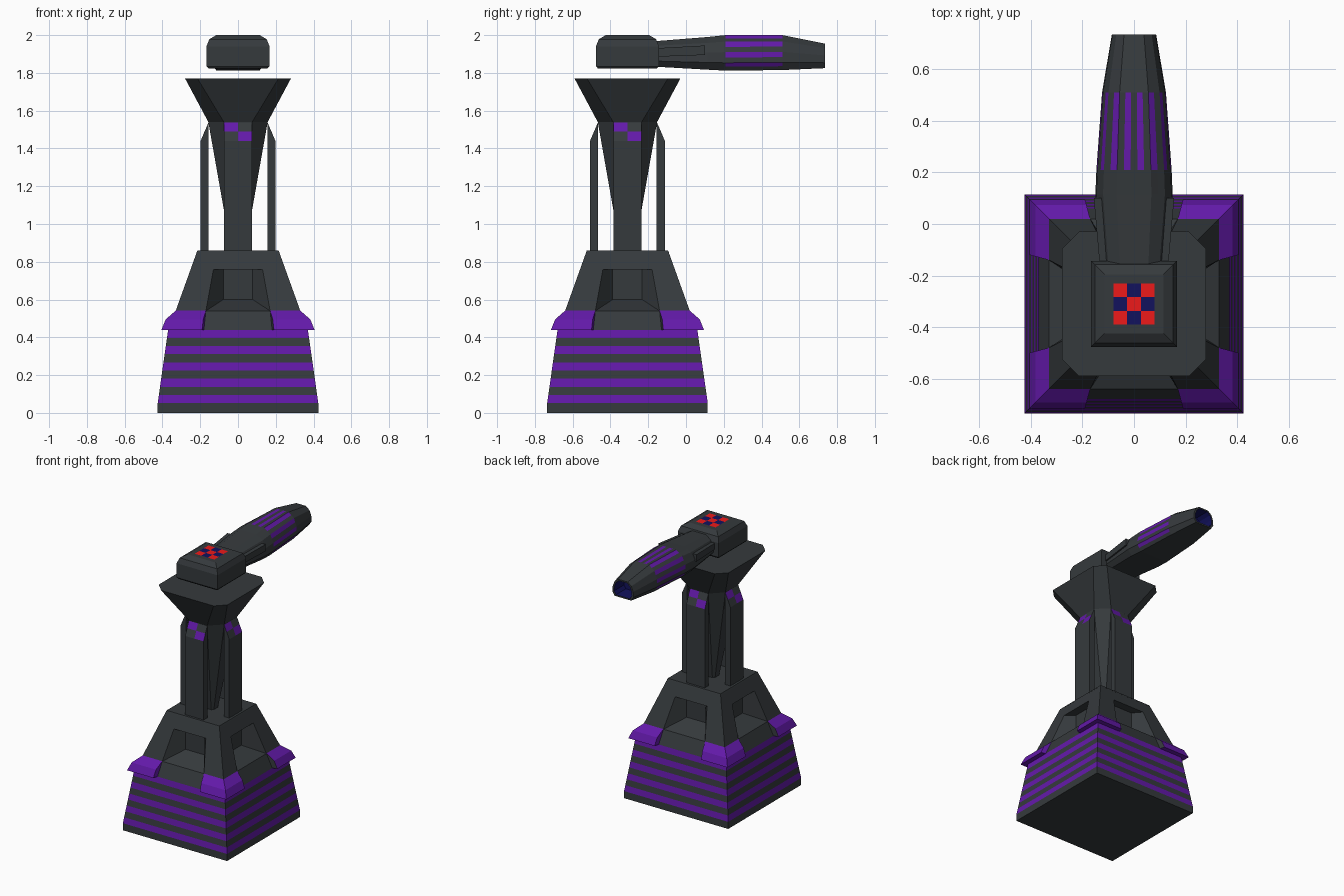
import bpy, bmesh
from math import pi
from mathutils import Matrix, Vector

if "Cube" in bpy.data.objects:
    bpy.data.objects.remove(bpy.data.objects["Cube"])

CY = -0.31  # tower axis
def mat(name, r, g, b):
    m = bpy.data.materials.new(name)
    m.diffuse_color = (r, g, b, 1)
    m.use_nodes = True
    m.node_tree.nodes["Principled BSDF"].inputs["Base Color"].default_value = m.diffuse_color
    return m
MATS = [mat("dark_grey", .036, .042, .046), mat("purple", .125, .01, .40),
        mat("red", .85, .01, .01), mat("navy", .006, .006, .11)]
GREY, PURPLE, RED, NAVY = range(4)

def build(name, verts, faces, cols=None, quarter=0, at=(0, CY, 0)):
    """faces: index lists, quarter: number of 90 degree turns about the tower axis"""
    bm = bmesh.new()
    M = Matrix.Translation(at) @ Matrix.Rotation(quarter * pi / 2, 4, 'Z')
    vs = [bm.verts.new(M @ Vector(v)) for v in verts]
    for i, f in enumerate(faces):
        face = bm.faces.new([vs[k] for k in f])
        face.material_index = cols[i] if cols else GREY
    bmesh.ops.recalc_face_normals(bm, faces=bm.faces)
    me = bpy.data.meshes.new(name)
    bm.to_mesh(me)
    bm.free()
    for m in MATS:
        me.materials.append(m)
    ob = bpy.data.objects.new(name, me)
    bpy.context.collection.objects.link(ob)
    return ob

def loft(name, rings, color=lambda s, k: GREY, caps=(True, True), endcol=GREY, **kw):
    """skin closed rings of equal size; color(section, side) picks the material"""
    n = len(rings[0])
    verts = [p for r in rings for p in r]
    faces, cols = [], []
    for s in range(len(rings) - 1):
        for k in range(n):
            j = (k + 1) % n
            faces.append((s*n + k, s*n + j, (s+1)*n + j, (s+1)*n + k))
            cols.append(color(s, k))
    if caps[0]:
        faces.append(range(n)); cols.append(GREY)
    if caps[1]:
        faces.append(range(len(verts) - n, len(verts))); cols.append(endcol)
    return build(name, verts, faces, cols, **kw)

def square(h, z):
    return [(-h, -h, z), (h, -h, z), (h, h, z), (-h, h, z)]

def octagon(h, c, z):
    a = h - c
    return [(-a, -h, z), (a, -h, z), (h, -a, z), (h, a, z),
            (a, h, z), (-a, h, z), (-h, a, z), (-h, -a, z)]

# striped plinth
step = (.44 - .052) / 9
levels = [(.425, 0), (.425, .052)] + [(.425 - .055 * i / 9, .052 + step * i) for i in range(1, 10)]
loft("plinth", [square(h, z) for h, z in levels], lambda s, k: s % 2)

# upper base: collar, then four sloped walls with recessed windows, then a lid
loft("base_collar", [square(.37, .44), square(.33, .54)])
def slope(z):
    return .33 - .115 * (z - .54) / .32
for q in range(4):
    ym = slope(.76)
    v = [(-.33, -.33, .54), (.33, -.33, .54), (.215, -.215, .86), (-.215, -.215, .86),
         (-.17, -.33, .54), (.17, -.33, .54), (.13, -ym, .76), (-.13, -ym, .76),
         (-.078, -.19, .60), (.078, -.19, .60), (.078, -.19, .76), (-.078, -.19, .76)]
    f = [(0, 4, 7, 3), (5, 1, 2, 6), (7, 6, 2, 3), (4, 5, 9, 8),
         (5, 6, 10, 9), (6, 7, 11, 10), (7, 4, 8, 11), (8, 9, 10, 11)]
    build("base_wall", v, f, quarter=q)
loft("base_lid", [square(.219, .85), square(.215, .86)])

# corner guards
prof = [(.355, .44), (.405, .44), (.383, .495), (.33, .541)]
end = lambda r: .17 + .02 * (r - .33) / .075
guard = [[(end(r), -r, z) for r, z in prof], [(r, -r, z) for r, z in prof],
         [(r, -end(r), z) for r, z in prof]]
for q in range(4):
    loft("corner_guard", guard, lambda s, k: PURPLE, endcol=PURPLE, quarter=q)

# core flaring into the octagonal funnel
loft("core_funnel", [octagon(.035, .012, .85), octagon(.157, .082, 1.54), octagon(.28, .066, 1.77)])

# four support columns with checkered sloping tops
prof = [(.155, .85), (.198, .85), (.198, 1.44), (.177, 1.49), (.155, 1.54)]
for q in range(4):
    loft("support_column", [[(x, -r, z) for r, z in prof] for x in (-.075, 0, .075)],
         lambda s, k: PURPLE if (s, k) in ((0, 3), (1, 2)) else GREY, quarter=q)

# turret head, open on top for the checker panel
loft("turret_head", [square(h, z) for h, z in
     [(.155, 1.822), (.167, 1.835), (.167, 1.94), (.152, 1.978), (.115, 2.0), (.08, 2.0)]],
     caps=(True, False))
g = [-.08 + .16 * i / 3 for i in range(4)]
build("checker_panel", [(x, y, 2.0) for y in g for x in g],
      [(r*4 + c, r*4 + c + 1, r*4 + c + 5, r*4 + c + 4) for r in range(3) for c in range(3)],
      [RED if (r + c) % 2 == 0 else NAVY for r in range(3) for c in range(3)])

# barrel: arched section, each edge split into stripes
half = [(.78, 0), (1, .22), (.97, .52), (.8, .82), (.45, 1)]
outline = half + [(-x, z) for x, z in reversed(half)]
sect, tint = [], []
for i, (a, b) in enumerate(zip(outline, outline[1:] + outline[:1])):
    n = 1 if i == 9 else 5 if i == 4 else 2
    for t in range(n):
        sect.append((a[0] + (b[0] - a[0]) * t / n, a[1] + (b[1] - a[1]) * t / n))
        tint.append(GREY if i == 9 else len(tint) % 2)
def arch(y, w, z0, z1, s=1.0):
    m = (z0 + z1) / 2
    return [(x * w * s, y, m + (z0 + (z1 - z0) * z - m) * s) for x, z in sect]
rings = [arch(-.2, .12, 1.835, 1.965), arch(.115, .15, 1.817, 1.99), arch(.21, .146, 1.812, 2.0),
         arch(.51, .124, 1.815, 2.0), arch(.735, .086, 1.825, 1.955),
         arch(.735, .086, 1.825, 1.955, .84), arch(.62, .086, 1.825, 1.955, .84)]
loft("barrel", rings, lambda s, k: tint[k] if s == 2 else NAVY if s == 5 else GREY,
     endcol=NAVY, at=(0, 0, 0))

# side rails on the barrel root
for sx in (-1, 1):
    loft("barrel_rail", [[(sx * x, y, z) for x, z in ((w - .03, z0), (w, z0), (w, z1), (w - .03, z1))]
         for y, w, z0, z1 in ((-.17, .132, 1.885, 1.93), (.10, .156, 1.895, 1.945))], at=(0, 0, 0))
